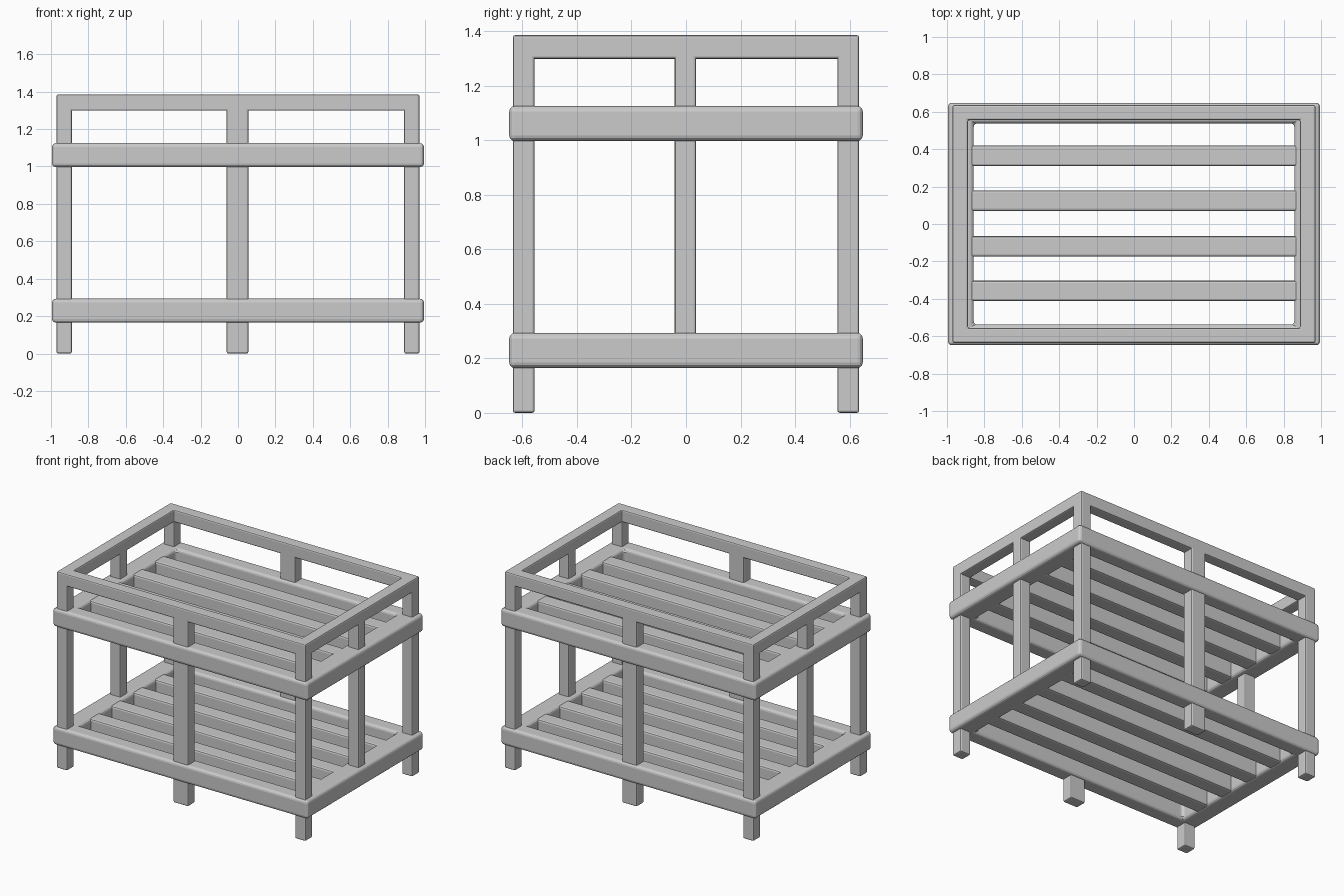
import bpy

if "Cube" in bpy.data.objects:
    bpy.data.objects.remove(bpy.data.objects["Cube"])


def box(name, x, y, z, bevel=0.01, segments=2):
    """Bevelled box from (min, max) ranges."""
    bpy.ops.mesh.primitive_cube_add(size=1)
    o = bpy.context.object
    o.name = name
    o.location = [(r[0] + r[1]) / 2 for r in (x, y, z)]
    o.scale = [r[1] - r[0] for r in (x, y, z)]
    bpy.ops.object.transform_apply(location=True, scale=True)
    finish(o, bevel, segments)
    return o


def finish(o, bevel, segments):
    m = o.modifiers.new("bevel", 'BEVEL')
    m.width = bevel
    m.segments = segments
    m.limit_method = 'ANGLE'


def frame(name, outer, inner, z, bevel, segments):
    """Rectangular ring with no internal faces."""
    verts, faces = [], []
    for h in z:
        for hx, hy in (outer, inner):
            verts += [(-hx, -hy, h), (hx, -hy, h), (hx, hy, h), (-hx, hy, h)]
    for i in range(4):
        j = (i + 1) % 4
        faces += [(i, j, 8 + j, 8 + i), (4 + j, 4 + i, 12 + i, 12 + j),
                  (8 + i, 8 + j, 12 + j, 12 + i), (j, i, 4 + i, 4 + j)]
    mesh = bpy.data.meshes.new(name)
    mesh.from_pydata(verts, [], faces)
    o = bpy.data.objects.new(name, mesh)
    bpy.context.collection.objects.link(o)
    finish(o, bevel, segments)
    return o


# Two slatted shelves with rounded rims
for label, z0, z1 in (("lower", 0.165, 0.293), ("upper", 0.997, 1.125)):
    frame(label + "_shelf_rim", (0.995, 0.648), (0.858, 0.538), (z0, z1), 0.02, 3)
    for i, y in enumerate((-0.358, -0.12, 0.125, 0.365)):
        box(f"{label}_shelf_slat_{i}", (-0.88, 0.88), (y - 0.055, y + 0.055),
            (z0 + 0.005, z1 - 0.005), 0.012)

# Top guard rail
frame("top_rail", (0.97, 0.635), (0.888, 0.555), (1.298, 1.385), 0.009, 2)

# Corner posts, and middle posts on the long sides, down to the floor
for sy, side in ((-1, "front"), (1, "back")):
    y = sorted((sy * 0.555, sy * 0.635))
    for sx, end in ((-1, "left"), (1, "right")):
        box(f"{side}_{end}_post", sorted((sx * 0.888, sx * 0.97)), y, (0, 1.34), 0.009)
    box(f"{side}_middle_post", (-0.061, 0.055), y, (0, 1.34), 0.009)

# Short-side middle posts, ending in the lower shelf
for sx, end in ((-1, "left"), (1, "right")):
    box(f"{end}_middle_post", sorted((sx * 0.888, sx * 0.97)), (-0.042, 0.037),
        (0.2, 1.34), 0.009)
